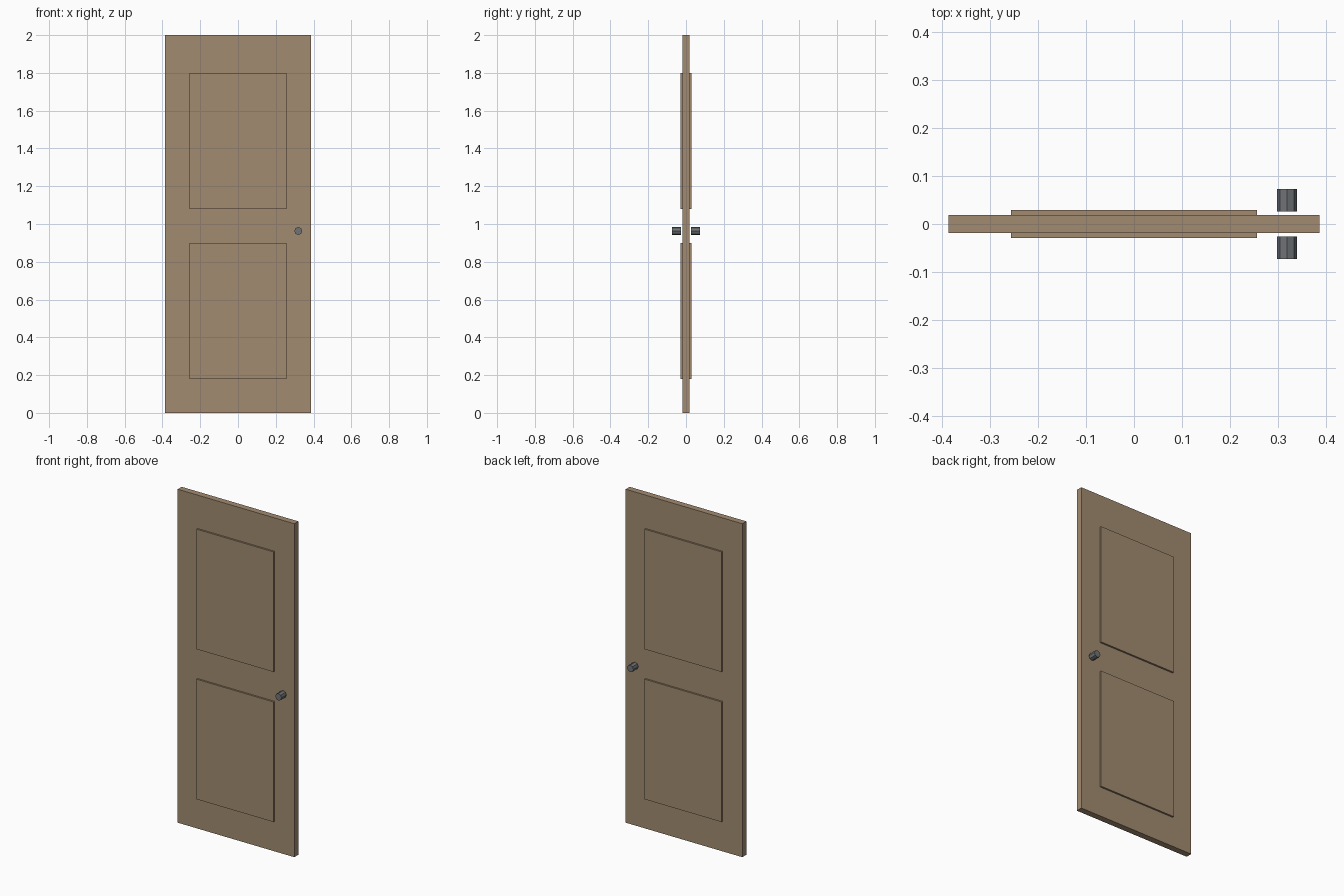
import bpy
import math

cube = bpy.data.objects.get("Cube")
if cube:
    bpy.data.objects.remove(cube, do_unlink=True)


def material(name, colour):
    mat = bpy.data.materials.new(name)
    mat.use_nodes = True
    mat.diffuse_color = colour
    mat.node_tree.nodes["Principled BSDF"].inputs["Base Color"].default_value = colour
    return mat


def finish(name, mat):
    obj = bpy.context.object
    obj.name = name
    obj.data.name = name
    bpy.ops.object.transform_apply(location=False, rotation=True, scale=True)
    obj.data.materials.append(mat)
    return obj


def box(name, size, location, mat):
    bpy.ops.mesh.primitive_cube_add(size=1, location=location)
    bpy.context.object.scale = size
    return finish(name, mat)


wood = material("tan wood", (0.36, 0.26, 0.165, 1))
metal = material("grey metal", (0.16, 0.17, 0.18, 1))

# Door slab
box("door_slab", (0.774, 0.038, 2.0), (0, 0, 1.0), wood)

# Raised panels and a knob on each face
for side, y in (("front", -1), ("back", 1)):
    for level, z in (("lower", 0.54), ("upper", 1.44)):
        box(f"{side}_{level}_panel", (0.512, 0.012, 0.72), (0, y * 0.0235, z), wood)
    bpy.ops.mesh.primitive_cylinder_add(
        vertices=8, radius=0.021, depth=0.047,
        location=(0.319, y * 0.0495, 0.963), rotation=(math.pi / 2, 0, 0))
    finish(f"{side}_knob", metal)
